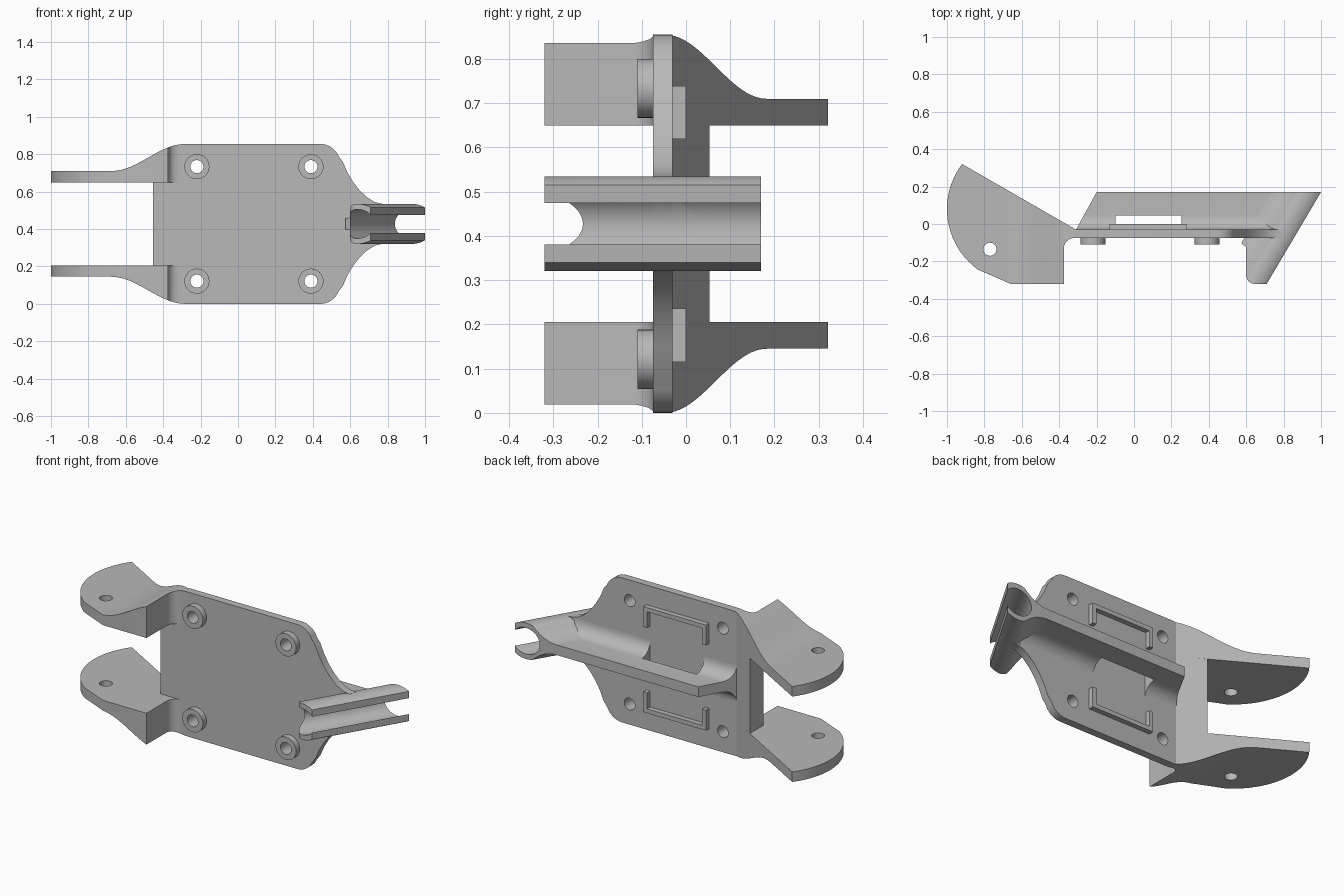
import bpy, bmesh
from math import sin, cos, pi, radians, sqrt
from mathutils import Vector

if "Cube" in bpy.data.objects:
    bpy.data.objects.remove(bpy.data.objects["Cube"], do_unlink=True)

grey = bpy.data.materials.new("plain grey")
grey.use_nodes = True
grey.diffuse_color = (0.48, 0.48, 0.48, 1)
grey.node_tree.nodes["Principled BSDF"].inputs["Base Color"].default_value = grey.diffuse_color

MID = 0.4275                       # mirror height
X, Y, Z, O = Vector((1, 0, 0)), Vector((0, 1, 0)), Vector((0, 0, 1)), Vector((0, 0, 0))
FACE = Vector((0.71, -0.32, 0))    # point on the slanted clip opening
A = Vector((0.29, 0.49, 0)).normalized()
U = Vector((A.y, -A.x, 0))
FRAMES = {"x": (O, Y, Z, X), "y": (O, X, Z, Y), "z": (O, X, Y, Z),
          "tilt": (FACE + Z * MID, U, Z, A)}
parts = []


def mesh_object(name, bm, cutter=False):
    bmesh.ops.recalc_face_normals(bm, faces=bm.faces[:])
    me = bpy.data.meshes.new(name)
    bm.to_mesh(me)
    bm.free()
    me.materials.append(grey)
    ob = bpy.data.objects.new(name, me)
    bpy.context.scene.collection.objects.link(ob)
    ob.hide_render = cutter
    if not cutter:
        parts.append(ob)
    return ob


def loft(name, rings, cutter=False):
    bm = bmesh.new()
    rows = [[bm.verts.new(p) for p in ring] for ring in rings]
    n = len(rows[0])
    bm.faces.new(rows[0])
    bm.faces.new(rows[-1])
    for a, b in zip(rows, rows[1:]):
        for i in range(n):
            j = (i + 1) % n
            bm.faces.new((a[i], a[j], b[j], b[i]))
    return mesh_object(name, bm, cutter)


def prism(name, pts, axis, lo, hi, cutter=False):
    o, u, v, w = FRAMES[axis]
    return loft(name, [[o + u * a + v * b + w * h for a, b in pts] for h in (lo, hi)], cutter)


def arc(cx, cy, r, a0, a1, n=10):
    return [(cx + r * cos(radians(a0 + (a1 - a0) * i / n)),
             cy + r * sin(radians(a0 + (a1 - a0) * i / n))) for i in range(n + 1)]


def circle(cx, cy, r, n=32):
    return arc(cx, cy, r, 0, 360 * (n - 1) / n, n - 1)


def combine(ob, cutter, op="DIFFERENCE", keep=False):
    m = ob.modifiers.new("cut", "BOOLEAN")
    m.operation, m.object, m.solver = op, cutter, "EXACT"
    bpy.context.view_layer.objects.active = ob
    bpy.ops.object.modifier_apply(modifier=m.name)
    if not keep:
        bpy.data.objects.remove(cutter, do_unlink=True)


def ease(x):
    """Shoulder half-height along the arm."""
    t = min(max((x + 0.68) / 0.4, 0), 1)
    return 0.2825 + 0.145 * (1 - cos(pi * t)) / 2


def both(half):
    """Close an upper half outline with its mirrored lower half."""
    return [(a, MID + h) for a, h in half] + [(a, MID - h) for a, h in reversed(half)]


# Base plate with rounded corners and a concave neck
shoulder = [(-0.455 + 0.175 * i / 8, ease(-0.455 + 0.175 * i / 8)) for i in range(9)]
neck = [(0.56, 0.333), (0.585, 0.275), (0.615, 0.225), (0.65, 0.18),
        (0.69, 0.142), (0.73, 0.117), (0.765, 0.108), (0.79, 0.107)]
outline = both(shoulder + arc(0.44, 0.3225, 0.105, 90, 22, 8) + neck)
plate = prism("base_plate", outline, "y", -0.075, -0.03)

# Wedge web joining the two arms
prism("arm_web", [(-0.455, -0.075), (-0.455, 0.053), (-0.31, -0.03), (-0.31, -0.06)],
      "z", 0.2, 0.655)

# Fork arms with swept shoulders and pivot holes
arm_plan = ([(-0.31, -0.03)] + arc(-0.6, 0.08, 0.4, 143, 234, 20)
            + [(-0.66, -0.32), (-0.375, -0.32)] + arc(-0.32, -0.13, 0.055, 180, 90, 6)
            + [(-0.305, -0.06)])
steps = [-1.1] + [-0.68 + 0.02 * i for i in range(21)] + [-0.25]
for side, s in (("upper", 1), ("lower", -1)):
    zs = sorted((MID + s * 0.2225, MID + s * 0.5))
    arm = prism(side + "_arm", arm_plan, "z", *zs)
    sweep = [(x, MID + s * ease(x)) for x in steps] + [(-0.25, MID), (-1.1, MID)]
    combine(arm, prism("sweep", sweep, "y", -0.5, 0.5, True), "INTERSECT")
    combine(arm, prism("pivot", circle(-0.77, -0.135, 0.035), "z", -0.1, 1, True))

    # Bracket-shaped rails on the back
    rail = [(-0.13, 0.192), (-0.13, 0.312), (0.28, 0.312), (0.28, 0.192),
            (0.255, 0.192), (0.255, 0.287), (-0.105, 0.287), (-0.105, 0.192)]
    prism(side + "_rail", [(x, MID + s * h) for x, h in rail], "y", -0.035, 0)

    # Screw bosses
    for end, x in (("right", -0.22), ("left", 0.39)):
        z = MID + s * 0.306
        boss = prism(f"{side}_{end}_boss", circle(x, z, 0.067), "y", -0.11, -0.07)
        hole = prism("hole", circle(x, z, 0.035), "y", -0.2, 0.1, True)
        combine(boss, hole, keep=True)
        combine(plate, hole)

# Central fin flaring into the plate, with a strap window
fillet = [(-0.05, 0.107)] + [(y, h) for y, h in arc(0.047, 0.107, 0.077, 180, 270)]
fin = prism("back_fin", both(fillet + [(0.17, 0.03)]), "x", -0.4, 0.8)
fin_plan = [(-0.321, -0.05), (-0.2, 0.17), (0.75, 0.17), (0.75, -0.05)]
combine(fin, prism("plan", fin_plan, "z", 0, 1, True), "INTERSECT")
combine(fin, prism("window", [(-0.1, -0.03), (0.255, -0.03), (0.255, 0.045), (-0.1, 0.045)],
                   "z", 0, 1, True))

# Slanted clip tube with a tapered tail blending into the fin
R, D = 0.107, 0.0616
lip = [(-D + a, h) for a, h in arc(0, 0, R, 55, 110, 12)]
a0, h0 = lip[-1]
tail = [(a0 - 0.13 * t, h0 + (0.03 - h0) * (1 - (1 - t) ** 2)) for t in (0.15, 0.3, 0.5, 0.75, 1)]
half = lip + tail
clip = prism("clip_tube", half + [(a, -h) for a, h in reversed(half)], "tilt", -0.3, 0.9)


def clip_plan(inset):
    f = [FACE + A * t - U * inset for t in (0, 0.5694)]
    right = [(f[1].x, 0.17), (f[1].x, f[1].y), (f[0].x, f[0].y)]
    if inset:
        right = [(f[1].x, f[1].y), (f[0].x - 0.0209, -0.32)]
    else:
        right = right[1:]
    corner = arc(0.645, -0.275, 0.045, 270, 180, 6)
    return corner + [(0.6, -0.125), (0.54, -0.074), (0.54, 0.17)] + right


combine(clip, prism("plan", clip_plan(0), "z", 0, 1, True), "INTERSECT")

# Front strut under the clip, flared where it meets the plate
rings = []
for y, e in [(-0.33, 0)] + [(-0.125 + 0.05 * sin(t * pi / 12), 0.05 * (1 - cos(t * pi / 12)))
                            for t in range(7)] + [(-0.05, 0.05)]:
    h = R + e
    rings.append([Vector((x, y, MID + k)) for x, k in
                  ((0.6 - e, -h), (0.6 - e, h), (0.85, h), (0.85, -h))])
strut = loft("clip_strut", rings)
edge = [FACE - U * D + A * t for t in (-0.1, 0.5)]
strut_plan = (arc(0.645, -0.275, 0.045, 270, 180, 6) + [(0.6, -0.13), (0.5, -0.1), (0.5, 0)]
              + [(p.x, p.y) for p in (FACE - U * D + A * 0.36, FACE - U * D - A * 0.036)])
combine(strut, prism("plan", strut_plan, "z", 0, 1, True), "INTERSECT")
combine(strut, prism("trim", outline, "y", -0.5, 0.1, True), "INTERSECT")

# Open bore through the clip
r = 0.0775
bore = prism("bore", [(0.1, -0.047)] + [(0.1, 0.047)]
             + [(-D + a, h) for a, h in arc(0, 0, r, 37.4, 322.6, 28)], "tilt", -0.4, 0.9, True)
for ob in (plate, fin, strut, clip):
    combine(ob, bore, keep=True)
bpy.data.objects.remove(bore, do_unlink=True)

# Smooth curved faces, keep edges sharp
bpy.ops.object.select_all(action="DESELECT")
for ob in parts:
    ob.select_set(True)
bpy.context.view_layer.objects.active = plate
bpy.ops.object.shade_smooth_by_angle(angle=radians(30))
